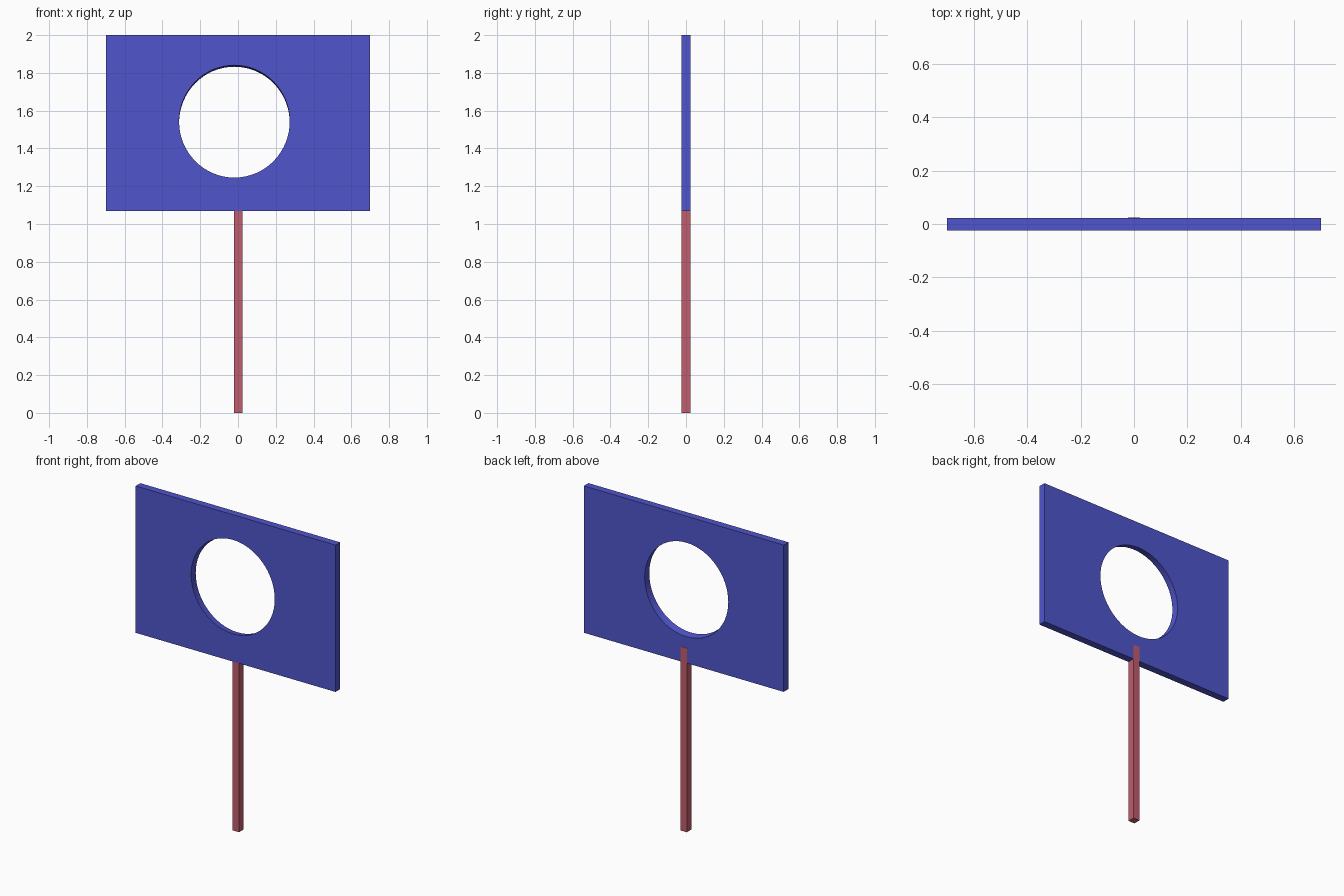
import bpy
from math import radians

if "Cube" in bpy.data.objects:
    bpy.data.objects.remove(bpy.data.objects["Cube"])


def material(name, color):
    m = bpy.data.materials.new(name)
    m.diffuse_color = (*color, 1)
    m.use_nodes = True
    m.node_tree.nodes["Principled BSDF"].inputs["Base Color"].default_value = m.diffuse_color
    return m


def box(name, lo, hi, mat):
    center = [(a + b) / 2 for a, b in zip(lo, hi)]
    bpy.ops.mesh.primitive_cube_add(size=1, location=center)
    ob = bpy.context.object
    ob.name = name
    ob.scale = [b - a for a, b in zip(lo, hi)]
    bpy.ops.object.transform_apply(location=False, rotation=False, scale=True)
    ob.data.materials.append(mat)
    return ob


blue = material("board_blue", (0.08, 0.09, 0.60))
red = material("post_red", (0.53, 0.11, 0.15))

# Post: sits a hair proud of the back of the board
box("post", (-0.022, -0.0225, 0), (0.023, 0.0237, 1.165), red)

# Sign board
board = box("sign_board", (-0.70, -0.0237, 1.07), (0.70, 0.0225, 2.0), blue)

# Slightly tilted round hole through the board
bpy.ops.mesh.primitive_cylinder_add(vertices=64, radius=0.293, depth=0.5,
                                    location=(-0.019, 0, 1.539),
                                    rotation=(radians(80), 0, 0))
cutter = bpy.context.object
cutter.name = "hole_cutter"
cutter.hide_render = True
cutter.data.materials.append(blue)

mod = board.modifiers.new("hole", 'BOOLEAN')
mod.operation = 'DIFFERENCE'
mod.solver = 'EXACT'
mod.object = cutter
bpy.context.view_layer.objects.active = board
bpy.ops.object.modifier_apply(modifier=mod.name)
bpy.data.objects.remove(cutter)

# Smooth hole wall, crisp edges
bpy.ops.object.select_all(action='DESELECT')
board.select_set(True)
bpy.ops.object.shade_smooth_by_angle(angle=radians(30))
